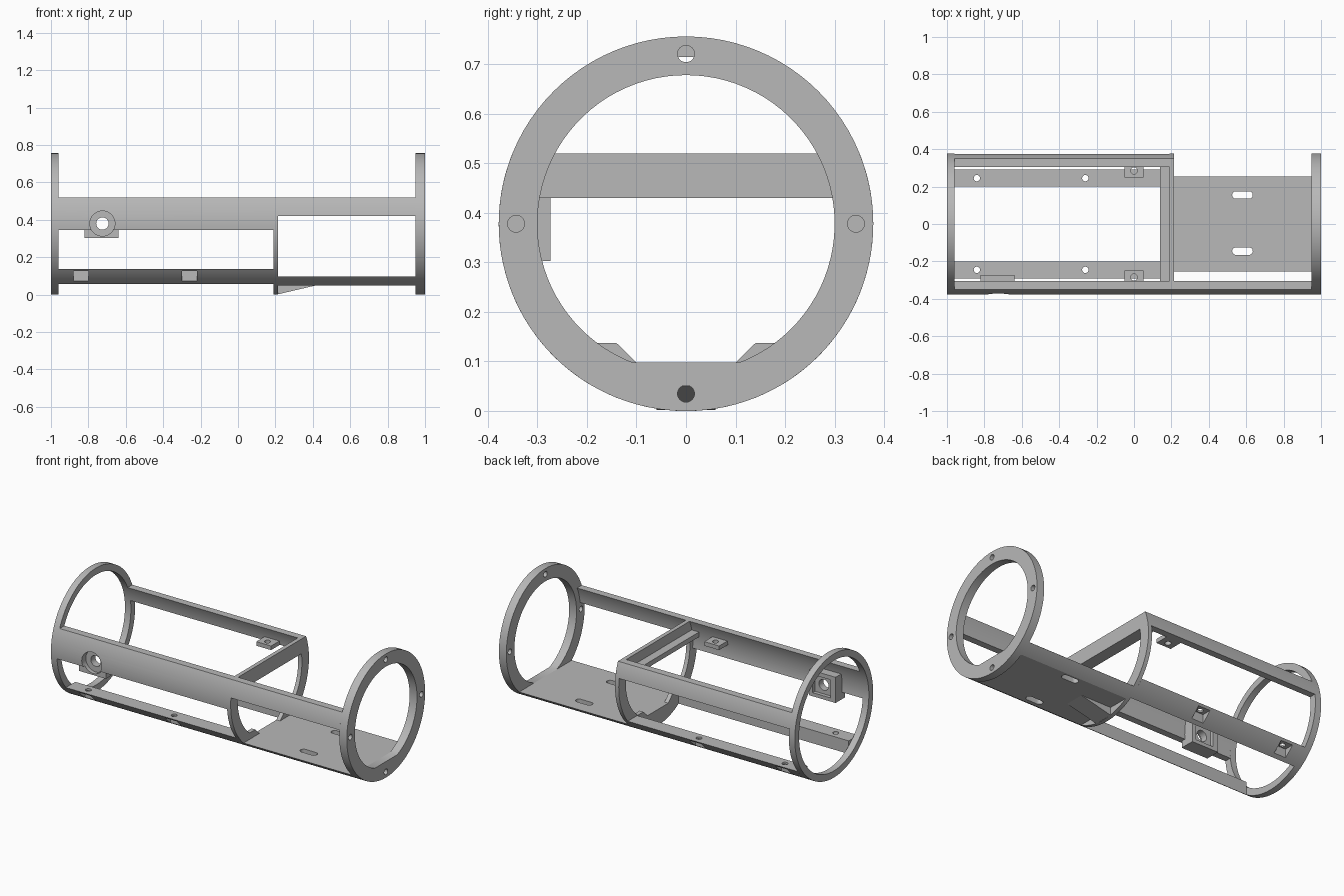
import bpy, bmesh
from math import asin, pi, cos, sin
from mathutils import Vector

if "Cube" in bpy.data.objects:
    bpy.data.objects.remove(bpy.data.objects["Cube"])

R, WALL, C = 0.378, 0.337, 0.378      # outer radius, shell inner radius, axis height
TOP = 0.52                            # top of the upper rails

grey = bpy.data.materials.new("plain_grey")
grey.use_nodes = True
grey.diffuse_color = (0.48, 0.48, 0.48, 1)
grey.node_tree.nodes["Principled BSDF"].inputs["Base Color"].default_value = grey.diffuse_color


def arc(r, a0, a1, n=48):
    """Points (y, z) on a circle about the tube axis."""
    return [(r * cos(a0 + (a1 - a0) * i / n), C + r * sin(a0 + (a1 - a0) * i / n))
            for i in range(n + 1)]


def angle(r, z):
    return asin((z - C) / r)


def flip(points):
    return [(-y, z) for y, z in points]


def prism(name, profile, a, b, axis="X"):
    """Extrude a closed profile along an axis from a to b."""
    place = {"X": lambda p, t: (t, p[0], p[1]),
             "Y": lambda p, t: (p[0], t, p[1]),
             "Z": lambda p, t: (p[0], p[1], t)}[axis]
    bm = bmesh.new()
    face = bm.faces.new([bm.verts.new(place(p, a)) for p in profile])
    ext = bmesh.ops.extrude_face_region(bm, geom=[face])
    verts = [g for g in ext["geom"] if isinstance(g, bmesh.types.BMVert)]
    bmesh.ops.translate(bm, verts=verts, vec=Vector(place((0, 0), b - a)))
    bmesh.ops.recalc_face_normals(bm, faces=bm.faces)
    mesh = bpy.data.meshes.new(name)
    bm.to_mesh(mesh)
    bm.free()
    mesh.materials.append(grey)
    obj = bpy.data.objects.new(name, mesh)
    bpy.context.collection.objects.link(obj)
    return obj


def box(name, x, y, z):
    return prism(name, [(x[0], y[0]), (x[1], y[0]), (x[1], y[1]), (x[0], y[1])], *z, "Z")


def disc(u, v, r, n=32):
    return [(u + r * cos(2 * pi * i / n), v + r * sin(2 * pi * i / n)) for i in range(n)]


def slot(u, v, length, r, n=12):
    """Stadium outline, long along u."""
    pts = []
    for s, a0 in ((1, -pi / 2), (-1, pi / 2)):
        pts += [(u + s * (length / 2 - r) + r * cos(a0 + pi * i / n),
                 v + r * sin(a0 + pi * i / n)) for i in range(n + 1)]
    return pts


def cut(obj, *cutters):
    """Subtract the cutters, bake the result and remove them."""
    for c in cutters:
        c.hide_render = True
        mod = obj.modifiers.new("cut", "BOOLEAN")
        mod.operation, mod.solver, mod.object = "DIFFERENCE", "EXACT", c
    bpy.context.view_layer.update()
    graph = bpy.context.evaluated_depsgraph_get()
    mesh = bpy.data.meshes.new_from_object(obj.evaluated_get(graph))
    obj.modifiers.clear()
    obj.data = mesh
    for c in cutters:
        bpy.data.objects.remove(c)
    return obj


def shell(z0, z1):
    """Section of the tube wall between two heights, on the +y side."""
    return (arc(R, angle(R, z0), angle(R, z1), 12)
            + arc(WALL, angle(WALL, z1), angle(WALL, z0), 12))


parts = []

# End rings: a thin one, and a thick one with a flat-bottomed opening and screw holes
circle = arc(R, 0, 2 * pi, 96)[:-1]
parts.append(cut(prism("thin_end_ring", circle, -1, -0.96),
                 prism("cutter", arc(WALL, 0, 2 * pi, 96)[:-1], -1.1, -0.9)))
a = angle(0.30, 0.098)
holes = [prism("cutter", disc(0.343 * cos(k * pi / 2), C + 0.343 * sin(k * pi / 2), 0.017), 0.9, 1.1)
         for k in range(4)]
parts.append(cut(prism("thick_end_ring", circle, 0.95, 1),
                 prism("cutter", arc(0.30, a, pi - a, 80), 0.9, 1.1), *holes))

# Middle frame: lower part of a disc with an opening that has raised corners
a, top, low = angle(R, TOP), angle(0.31, 0.43), angle(0.31, 0.137)
half = arc(0.31, top, low, 24) + [(0.14, 0.137), (0.10, 0.098)]
parts.append(cut(prism("middle_frame", arc(R, pi - a, 2 * pi + a, 72), 0.19, 0.215),
                 prism("cutter", half + flip(half)[::-1], 0.1, 0.3)))
parts.append(box("cross_ledge", (0.14, 0.19), (-0.325, 0.325), (0.43, 0.46)))


# Port in the front wall: wide counterbore and a through hole
def port():
    return [prism("cutter", disc(-0.725, 0.38, 0.067, 40), -0.5, -0.338, "Y"),
            prism("cutter", disc(-0.725, 0.38, 0.033), -0.5, -0.2, "Y")]


# Upper rails
parts.append(cut(prism("front_rail_wide", flip(shell(0.345, TOP)), -0.96, 0.19), *port()))
parts.append(prism("front_rail_narrow", flip(shell(0.42, TOP)), 0.215, 0.95))
parts.append(prism("back_rail", shell(0.43, TOP), -0.96, 0.19))
parts.append(cut(box("port_block", (-0.82, -0.64), (-0.362, -0.273), (0.303, 0.46)),
                 box("cutter", (-0.785, -0.665), (-0.295, -0.2), (0.325, 0.435)), *port()))

# Lower rails with nut pockets and screw holes, and tabs under the upper rails
for side, word in ((-1, "front"), (1, "back")):
    a0 = -pi / 2 + asin(0.2 / R)
    profile = arc(R, a0, angle(R, 0.137), 12) + [(0.2, 0.137)]
    rail = prism(word + "_lower_rail", profile if side > 0 else flip(profile), -0.96, 0.19)
    cutters = []
    for x in (-0.84, -0.26):
        cutters.append(box("cutter", (x - 0.04, x + 0.04),
                           sorted((side * 0.222, side * 0.4)), (-0.1, 0.125)))
        cutters.append(prism("cutter", disc(x, side * 0.245, 0.017), 0, 0.2, "Z"))
    parts.append(cut(rail, *cutters))
    parts.append(cut(box(word + "_tab", (-0.05, 0.05), sorted((side * 0.248, side * 0.335)), (0.43, 0.455)),
                     prism("cutter", disc(0, side * 0.285, 0.018), 0.4, 0.5, "Z")))

# Floor plate with two strap slots, and the ramp beneath it
profile = (arc(R, angle(R, 0.05), angle(R, 0.098), 8))
parts.append(cut(prism("floor_plate", profile + flip(profile)[::-1], 0.215, 0.95),
                 *[prism("cutter", slot(0.58, y, 0.11, 0.02), 0, 0.2, "Z") for y in (-0.145, 0.155)]))
parts.append(prism("floor_ramp", [(0.215, 0.002), (0.42, 0.05), (0.215, 0.05)], -0.06, 0.06, "Y"))

# Smooth the curved walls, keep the edges crisp
bpy.ops.object.select_all(action="DESELECT")
for obj in parts:
    obj.select_set(True)
bpy.context.view_layer.objects.active = parts[0]
bpy.ops.object.shade_smooth_by_angle(angle=pi / 6)
